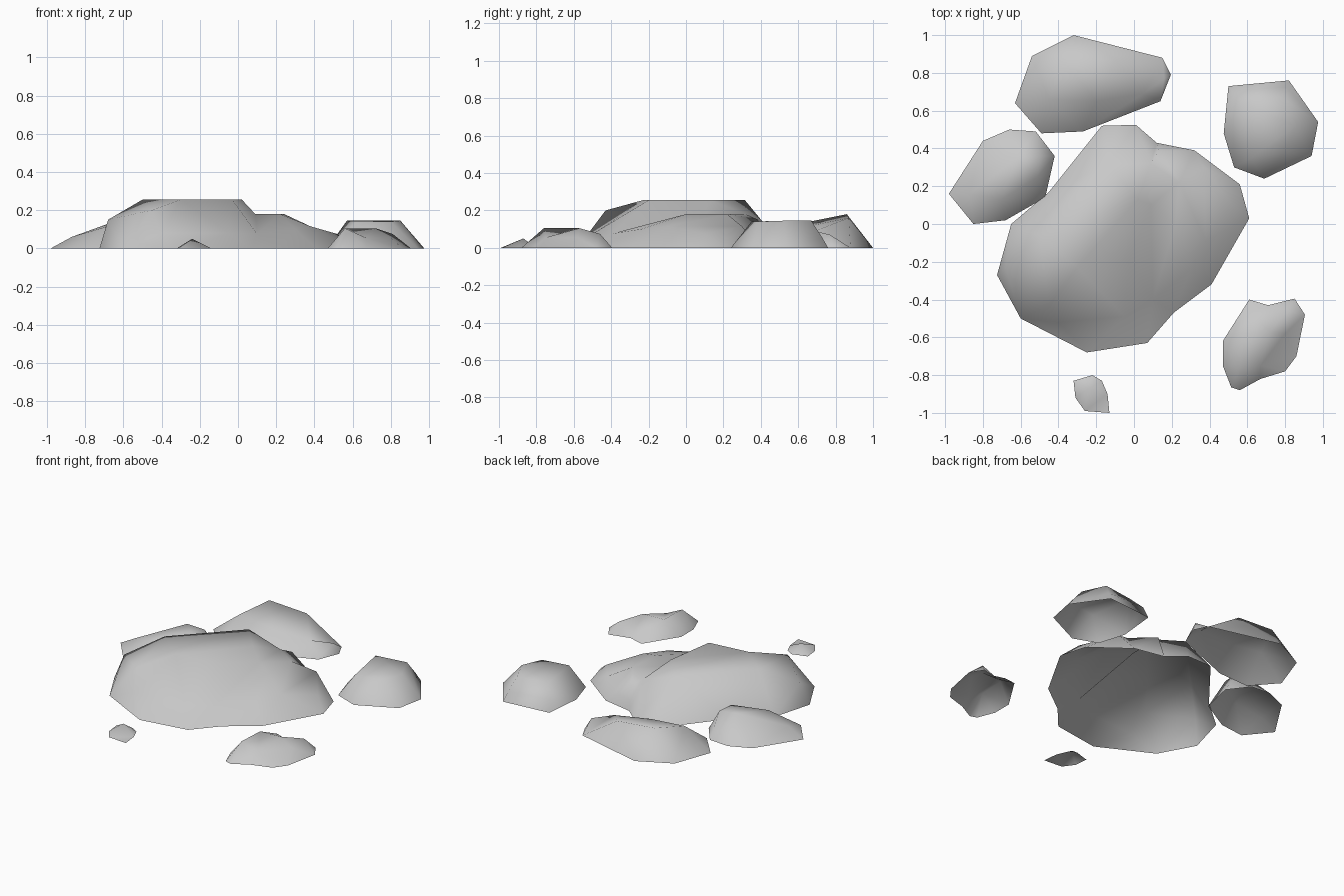
import bpy
import bmesh
from mathutils import Vector
from mathutils.geometry import delaunay_2d_cdt

default_cube = bpy.data.objects.get("Cube")
if default_cube:
    bpy.data.objects.remove(default_cube, do_unlink=True)

# One plain stone colour
stone = bpy.data.materials.new("stone_grey")
stone.use_nodes = True
grey = (0.58, 0.58, 0.58, 1)
stone.diffuse_color = grey
stone.node_tree.nodes["Principled BSDF"].inputs["Base Color"].default_value = grey
stone.node_tree.nodes["Principled BSDF"].inputs["Roughness"].default_value = 0.9

SCALE = 0.01  # coordinates below are in hundredths


def rock(name, footprint, *ridges):
    """Open-bottomed rock shell: a ground outline plus ridge lines above it,
    joined into one low-poly skin. Each ridge is a list of (x, y, height)."""
    points = [(x, y, 0) for x, y in footprint]
    count = len(points)
    edges = [(i, (i + 1) % count) for i in range(count)]
    for ridge in ridges:
        start = len(points)
        points += ridge
        edges += [(i, i + 1) for i in range(start, len(points) - 1)]

    # Triangulate in plan, keeping the outline and the ridges as edges
    plan = [Vector((x, y)) for x, y, z in points]
    flat, _, triangles, sources, _, _ = delaunay_2d_cdt(plan, edges, [], 1, 0.001)

    # Lift every corner to its height
    bm = bmesh.new()
    corners = []
    for position, source in zip(flat, sources):
        height = points[source[0]][2] if source else 0
        corners.append(bm.verts.new(Vector((position.x, position.y, height)) * SCALE))
    for triangle in triangles:
        face = bm.faces.new([corners[i] for i in triangle])
        face.normal_update()
        if face.normal.z < 0:
            face.normal_flip()
        face.smooth = True

    mesh = bpy.data.meshes.new(name)
    bm.to_mesh(mesh)
    bm.free()
    mesh.materials.append(stone)
    obj = bpy.data.objects.new(name, mesh)
    bpy.context.collection.objects.link(obj)
    return obj


# Large central rock: closed plateau rim, shoulders, and a lower ledge on the left
rock("central_rock",
     [(-17, 52), (1, 52.5), (12, 43), (32, 39), (56, 21), (61, 3), (41, -32),
      (21, -47), (7, -63), (-25, -68), (-60, -50), (-72.5, -27), (-65, 0), (-45, 17)],
     [(-14, 31.5, 25.5), (2, 13, 25.5), (-3, -20, 25.5), (-30, -23, 25.5),
      (-50, -6, 25.5), (-14, 31.5, 25.5)],
     [(-68, -23, 15), (-45, -43, 20)],
     [(-40, -52, 8), (-5, -49, 8)],
     [(13, 38.5, 15), (9, 32, 18), (9, 10, 18), (10, -40, 7.5)],
     [(24, 22, 18), (22, 0, 18), (30, -24, 10)],
     [(37, 30, 11.5), (38, -9, 11.5)],
     [(52, 10, 7.5)])

# Long rock behind, highest at the back and falling towards the left end
rock("back_rock",
     [(-32, 100), (15, 88), (19.5, 79), (14, 65), (-27, 49), (-49, 48), (-63, 64), (-54, 89)],
     [(-10, 87, 16), (-37, 86, 18), (-45, 66, 14), (-20, 65, 11.5), (5, 69, 9), (16, 77, 7)])

# Rock tucked against the right side of the central one
rock("right_rock",
     [(-98, 16), (-80, 44), (-66, 50), (-52, 49), (-42, 36), (-47, 14), (-68, 2), (-85, 0)],
     [(-87, 16, 6), (-70, 13, 11), (-51, 25, 14), (-50, 36, 14), (-62, 35, 15)])

# Blunt rock at the back left, with a steep rear wall
rock("back_left_rock",
     [(50, 73), (82, 76), (97.5, 54), (94, 36), (69, 24), (53, 30), (47.5, 48)],
     [(57, 64, 14.5), (78, 67, 14.5), (85, 52, 14.5), (80, 38, 14), (62, 35, 14)],
     [(52, 70.5, 7.5), (80.5, 72.5, 6)])

# Stepped rock at the front left
rock("front_left_rock",
     [(61, -40), (71, -43), (85, -39.5), (90.5, -48), (86, -70), (80, -78),
      (67, -82), (56, -88), (51.5, -86.5), (47, -75), (47, -62)],
     [(81, -46, 7.5), (72, -57, 10.5), (57, -58, 10.5), (56, -76, 10.5)],
     [(62, -47, 6)],
     [(80, -58, 5.5), (67, -75, 5.5)])

# Pebble at the front
rock("pebble",
     [(-32, -83), (-22, -80), (-17, -83), (-14, -90), (-13, -100), (-26, -99), (-31, -92)],
     [(-24, -87, 5)])
